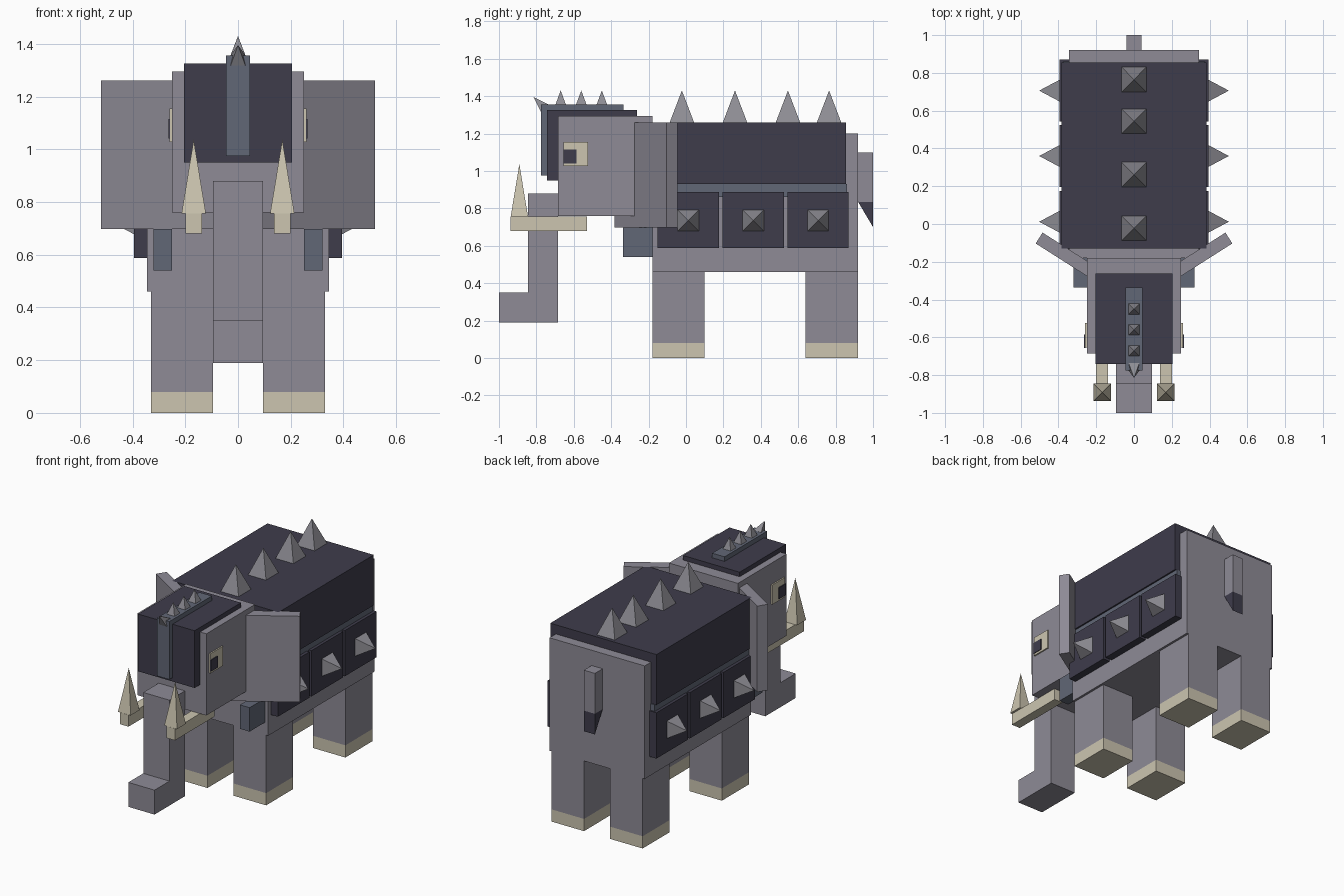
import bpy, bmesh, math
from mathutils import Matrix, Vector

if "Cube" in bpy.data.objects:
    bpy.data.objects.remove(bpy.data.objects["Cube"])


def material(name, rgb):
    def lin(c):
        c /= 255
        return c / 12.92 if c <= 0.04045 else ((c + 0.055) / 1.055) ** 2.4
    m = bpy.data.materials.new(name)
    m.diffuse_color = (*[lin(c) for c in rgb], 1)
    m.use_nodes = True
    m.node_tree.nodes["Principled BSDF"].inputs["Base Color"].default_value = m.diffuse_color
    return m


HIDE = material("grey_hide", (142, 139, 150))
ARMOUR = material("dark_armour", (62, 60, 75))
STEEL = material("blue_steel", (97, 103, 118))
IVORY = material("ivory", (204, 197, 176))
SPIKE = material("spike_metal", (142, 141, 148))


def finish(name, bm, mat):
    bmesh.ops.recalc_face_normals(bm, faces=bm.faces)
    me = bpy.data.meshes.new(name)
    bm.to_mesh(me)
    bm.free()
    me.materials.append(mat)
    ob = bpy.data.objects.new(name, me)
    bpy.context.collection.objects.link(ob)
    return ob


def box(name, mat, x, y, z):
    """Box from (min, max) pairs."""
    bm = bmesh.new()
    size = [b - a for a, b in (x, y, z)]
    mid = [(a + b) / 2 for a, b in (x, y, z)]
    bmesh.ops.create_cube(bm, size=1, matrix=Matrix.Translation(mid) @ Matrix.Diagonal((*size, 1)))
    return finish(name, bm, mat)


def pyramid(name, mat, base, half, height, axis=(0, 0, 1)):
    """Square spike with its base centre at base, pointing along axis."""
    bm = bmesh.new()
    ax = Vector(axis).normalized()
    side = Vector((1, 0, 0)) if abs(ax.x) < 0.9 else Vector((0, 1, 0))
    up = ax.cross(side)
    c = Vector(base)
    ring = [bm.verts.new(c + half * (side * i + up * j)) for i, j in ((-1, -1), (1, -1), (1, 1), (-1, 1))]
    tip = bm.verts.new(c + ax * height)
    bm.faces.new(ring)
    for i in range(4):
        bm.faces.new((ring[i], ring[(i + 1) % 4], tip))
    return finish(name, bm, mat)


def span(s, a, b):
    return tuple(sorted((s * a, s * b)))


# Body, head and trunk
box("body", HIDE, (-0.345, 0.345), (-0.18, 0.92), (0.46, 1.2))
box("head", HIDE, (-0.25, 0.25), (-0.685, -0.18), (0.76, 1.295))
box("trunk", HIDE, (-0.095, 0.095), (-0.845, -0.685), (0.19, 0.88))
box("trunk_tip", HIDE, (-0.095, 0.095), (-1.0, -0.845), (0.19, 0.35))

# Tail with a wedge-shaped tuft
box("tail", HIDE, (-0.04, 0.04), (0.92, 1.0), (0.835, 1.1))
bm = bmesh.new()
ends = [[bm.verts.new((x, y, z)) for y, z in ((0.92, 0.835), (1.0, 0.835), (1.0, 0.70))] for x in (-0.04, 0.04)]
bm.faces.new(ends[0])
bm.faces.new(ends[1])
for i in range(3):
    j = (i + 1) % 3
    bm.faces.new((ends[0][i], ends[0][j], ends[1][j], ends[1][i]))
finish("tail_tuft", bm, ARMOUR)

# Back armour and strap
box("back_armour", ARMOUR, (-0.385, 0.385), (-0.13, 0.855), (0.93, 1.26))
box("strap", STEEL, (-0.375, 0.375), (-0.12, 0.86), (0.86, 0.93))
for y in (-0.022, 0.262, 0.545, 0.765):
    pyramid("back_spike", SPIKE, (0, y, 1.26), 0.065, 0.17)

# Helmet with crest and spikes
box("helmet", ARMOUR, (-0.205, 0.205), (-0.742, -0.262), (0.95, 1.325))
box("helmet_crest", STEEL, (-0.045, 0.045), (-0.775, -0.335), (0.975, 1.355))
for y in (-0.67, -0.56, -0.45):
    pyramid("crest_spike", SPIKE, (0, y, 1.355), 0.028, 0.075)
pyramid("brow_spike", SPIKE, (0, -0.757, 1.337), 0.028, 0.082, (0, -0.7, 0.7))

for s in (-1, 1):
    # Legs and hooves
    for y in ((-0.18, 0.10), (0.64, 0.92)):
        box("leg", HIDE, span(s, 0.095, 0.33), y, (0.08, 0.46))
        box("hoof", IVORY, span(s, 0.095, 0.33), y, (0, 0.08))

    # Side armour panels with spikes
    for y in (0.012, 0.36, 0.706):
        box("side_panel", ARMOUR, span(s, 0.34, 0.395), (y - 0.164, y + 0.164), (0.587, 0.887))
        pyramid("side_spike", SPIKE, (s * 0.395, y, 0.735), 0.057, 0.107, (s, 0, 0))

    # Chest guards
    box("chest_guard", STEEL, span(s, 0.25, 0.32), (-0.337, -0.175), (0.54, 0.697))

    # Ears, swept back from inside the head
    ear = box("ear", HIDE, (-0.26, 0.26), (-0.034, 0.034), (0.697, 1.26))
    ear.data.transform(Matrix.Translation((s * 0.283, -0.214, 0)) @ Matrix.Rotation(s * math.radians(32.5), 4, 'Z'))

    # Eyes
    box("eye", IVORY, span(s, 0.25, 0.259), (-0.655, -0.525), (1.027, 1.155))
    box("pupil", ARMOUR, span(s, 0.257, 0.264), (-0.656, -0.585), (1.04, 1.115))

    # Tusks
    box("tusk_base", IVORY, span(s, 0.137, 0.2), (-0.938, -0.528), (0.68, 0.757))
    pyramid("tusk_point", IVORY, (s * 0.168, -0.891, 0.757), 0.046, 0.28)
